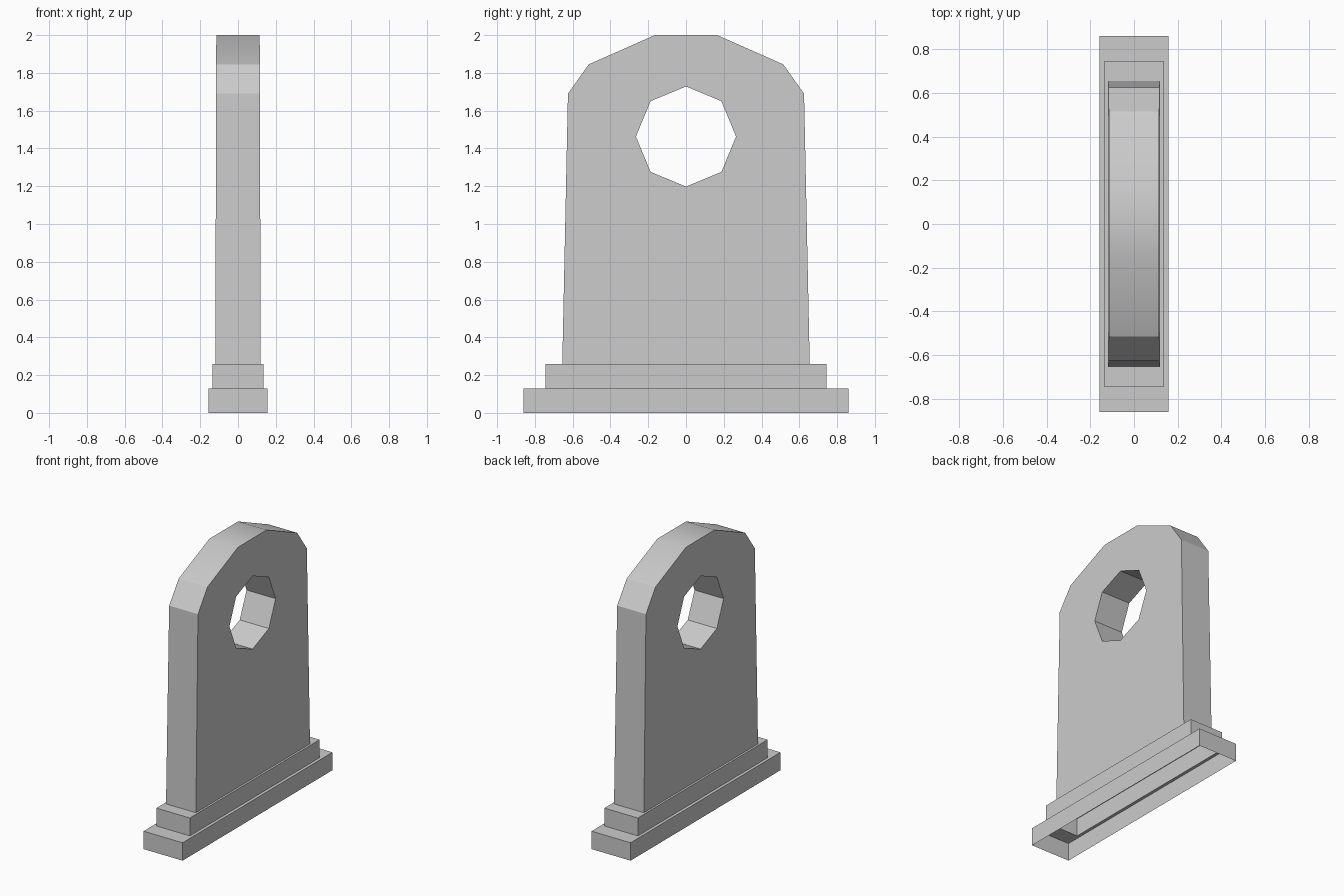
import bpy, bmesh
from math import sin, cos, pi, radians

if "Cube" in bpy.data.objects:
    bpy.data.objects.remove(bpy.data.objects["Cube"])


def finish(bm, name):
    bmesh.ops.recalc_face_normals(bm, faces=bm.faces)
    mesh = bpy.data.meshes.new(name)
    bm.to_mesh(mesh)
    bm.free()
    obj = bpy.data.objects.new(name, mesh)
    bpy.context.collection.objects.link(obj)
    return obj


def loop_pairs(loop):
    return zip(loop, loop[1:] + loop[:1])


def bridge(bm, a, b):
    """Join two equal-length vertex loops with quads."""
    for (a0, a1), (b0, b1) in zip(loop_pairs(a), loop_pairs(b)):
        bm.faces.new((a0, a1, b1, b0))


# Stepped base: hollow shell, open underneath
bm = bmesh.new()
steps = [(0.157, 0.86, 0), (0.157, 0.86, 0.13), (0.135, 0.745, 0.13),
         (0.135, 0.745, 0.26), (0.12, 0.655, 0.26)]
rings = [[bm.verts.new((sx * hx, sy * hy, z))
          for sx, sy in ((1, 1), (-1, 1), (-1, -1), (1, -1))]
         for hx, hy, z in steps]
for lower, upper in zip(rings, rings[1:]):
    bridge(bm, lower, upper)
finish(bm, "stepped_base")

# Upright slab: arched outline with an octagonal hole, slightly tapered
half = [(0.655, 0.26), (0.625, 1.69), (0.515, 1.845), (0.165, 2.0)]
outline = half + [(-y, z) for y, z in reversed(half)]
hole = [(0.265 * cos(i * pi / 4), 1.463 + 0.265 * sin(i * pi / 4)) for i in range(8)]

bm = bmesh.new()


def side_loop(points, side):
    return [bm.verts.new((side * (0.12 - 0.005 * (z - 0.26) / 1.74), y, z))
            for y, z in points]


outer = [side_loop(outline, s) for s in (1, -1)]
inner = [side_loop(hole, s) for s in (1, -1)]
for o, h in zip(outer, inner):
    edges = [bm.edges.new(p) for loop in (o, h) for p in loop_pairs(loop)]
    bmesh.ops.triangle_fill(bm, edges=edges, use_beauty=True)
bridge(bm, *outer)
bridge(bm, *inner)

# Underside of the slab stays open into the base
underside = [f for f in bm.faces if all(v.co.z < 0.27 for v in f.verts)]
bmesh.ops.delete(bm, geom=underside, context='FACES_ONLY')
slab = finish(bm, "upright_slab")

# Soft crown, crisp corners
bpy.ops.object.select_all(action='DESELECT')
slab.select_set(True)
bpy.context.view_layer.objects.active = slab
bpy.ops.object.shade_smooth_by_angle(angle=radians(28))
